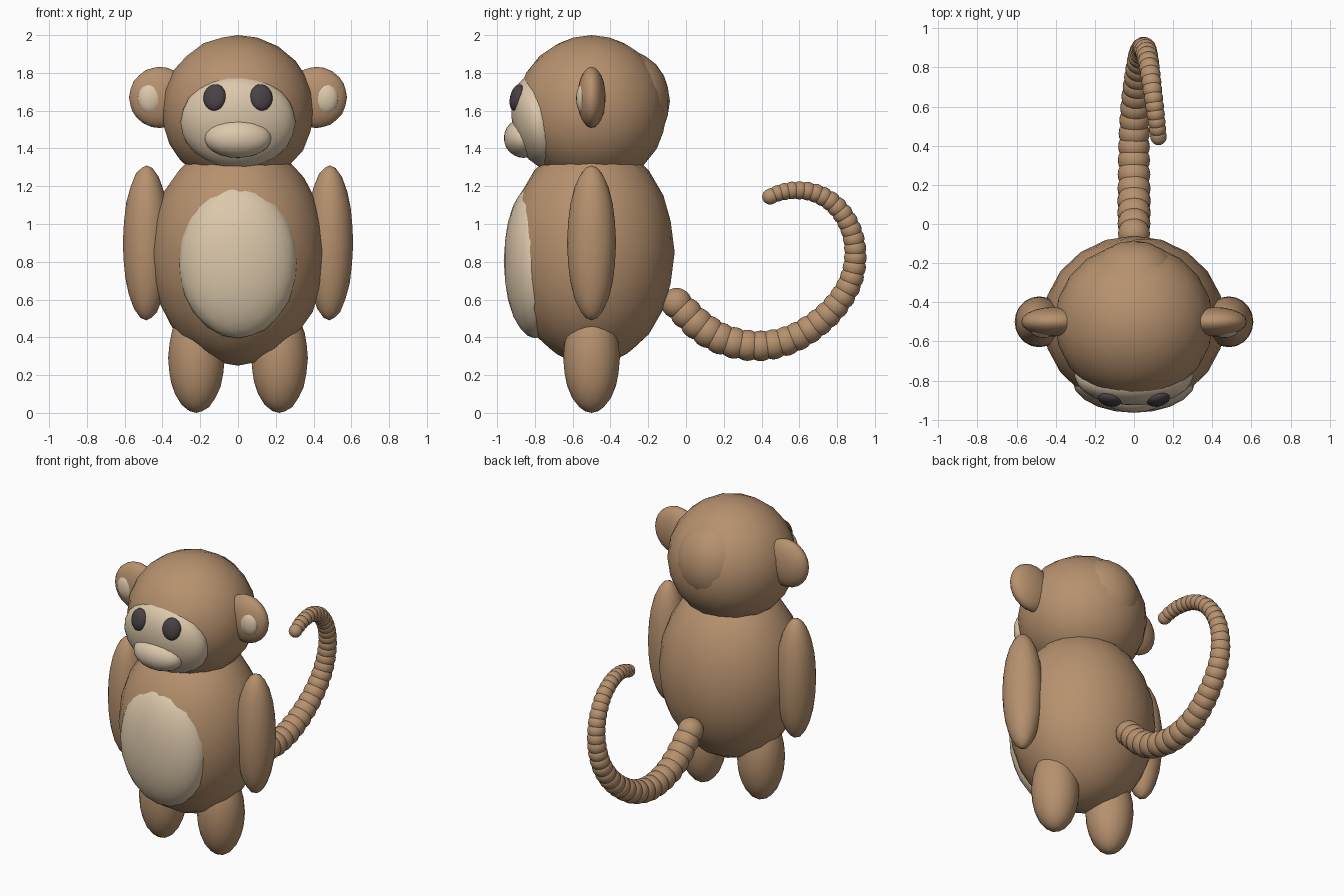
import bpy
import math
from mathutils import Vector

if "Cube" in bpy.data.objects:
    bpy.data.objects.remove(bpy.data.objects["Cube"])


def material(name, color):
    mat = bpy.data.materials.new(name)
    mat.diffuse_color = (*color, 1)
    mat.use_nodes = True
    mat.node_tree.nodes["Principled BSDF"].inputs["Base Color"].default_value = mat.diffuse_color
    return mat


BROWN = material("brown fur", (0.47, 0.285, 0.157))
CREAM = material("cream skin", (0.72, 0.58, 0.41))
DARK = material("dark eye", (0.066, 0.053, 0.06))


def ellipsoid(name, center, radii, mat, rot=(0, 0, 0), detail=3):
    """Smooth icosphere stretched to the given radii; rotation in degrees."""
    bpy.ops.mesh.primitive_ico_sphere_add(subdivisions=detail, radius=1, location=center,
                                          rotation=[math.radians(a) for a in rot])
    obj = bpy.context.object
    obj.name = name
    obj.scale = radii
    obj.data.materials.append(mat)
    bpy.ops.object.shade_smooth()
    return obj


# Torso and head
ellipsoid("body", (0, -0.5, 0.85), (0.465, 0.44, 0.6), BROWN)
ellipsoid("belly", (0, -0.80, 0.805), (0.315, 0.165, 0.41), CREAM)
ellipsoid("head", (0, -0.5, 1.6), (0.405, 0.4, 0.4), BROWN)
ellipsoid("head_back", (0, -0.32, 1.65), (0.25, 0.235, 0.27), BROWN)

# Face
ellipsoid("face", (0, -0.775, 1.54), (0.305, 0.145, 0.25), CREAM, (13, 0, 0))
ellipsoid("muzzle", (0, -0.86, 1.455), (0.178, 0.105, 0.105), CREAM)

# Paired parts
for side, s in (("left", 1), ("right", -1)):
    ellipsoid(f"{side}_eye", (s * 0.123, -0.895, 1.67), (0.061, 0.035, 0.072), DARK, (-14, 0, s * 12))
    ellipsoid(f"{side}_ear", (s * 0.415, -0.5, 1.67), (0.162, 0.075, 0.162), BROWN)
    ellipsoid(f"{side}_inner_ear", (s * 0.463, -0.54, 1.665), (0.07, 0.042, 0.085), CREAM)
    ellipsoid(f"{side}_arm", (s * 0.485, -0.5, 0.9), (0.125, 0.13, 0.41), BROWN)
    ellipsoid(f"{side}_leg", (s * 0.22, -0.5, 0.29), (0.15, 0.15, 0.29), BROWN)

# Tail: overlapping beads along a curling path of (x, y, z, radius)
PATH = [(0, -0.05, 0.58, 0.082), (0, 0.08, 0.455, 0.086), (0, 0.22, 0.38, 0.084),
        (0, 0.40, 0.355, 0.081), (0.005, 0.58, 0.40, 0.077), (0.02, 0.75, 0.52, 0.071),
        (0.035, 0.86, 0.67, 0.065), (0.05, 0.897, 0.83, 0.06), (0.065, 0.87, 0.98, 0.056),
        (0.08, 0.79, 1.10, 0.053), (0.095, 0.68, 1.165, 0.05), (0.11, 0.57, 1.178, 0.047),
        (0.12, 0.49, 1.163, 0.044), (0.125, 0.445, 1.145, 0.042)]
pts = [Vector(p) for p in PATH]
pts = [2 * pts[0] - pts[1]] + pts + [2 * pts[-1] - pts[-2]]
samples = []
for a, b, c, d in zip(pts, pts[1:], pts[2:], pts[3:]):
    for i in range(40):
        t = i / 40
        samples.append(0.5 * (2 * b + (c - a) * t + (2 * a - 5 * b + 4 * c - d) * t * t
                              + (3 * b - a - 3 * c + d) * t ** 3))
samples.append(pts[-2])
travel, last, count = 1.0, samples[0], 0
for p in samples:
    travel += (p.xyz - last.xyz).length
    last = p
    if travel >= 0.85 * p.w or p is samples[-1]:
        count += 1
        travel = 0.0
        ellipsoid(f"tail_bead_{count}", p.xyz, (p.w,) * 3, BROWN)
